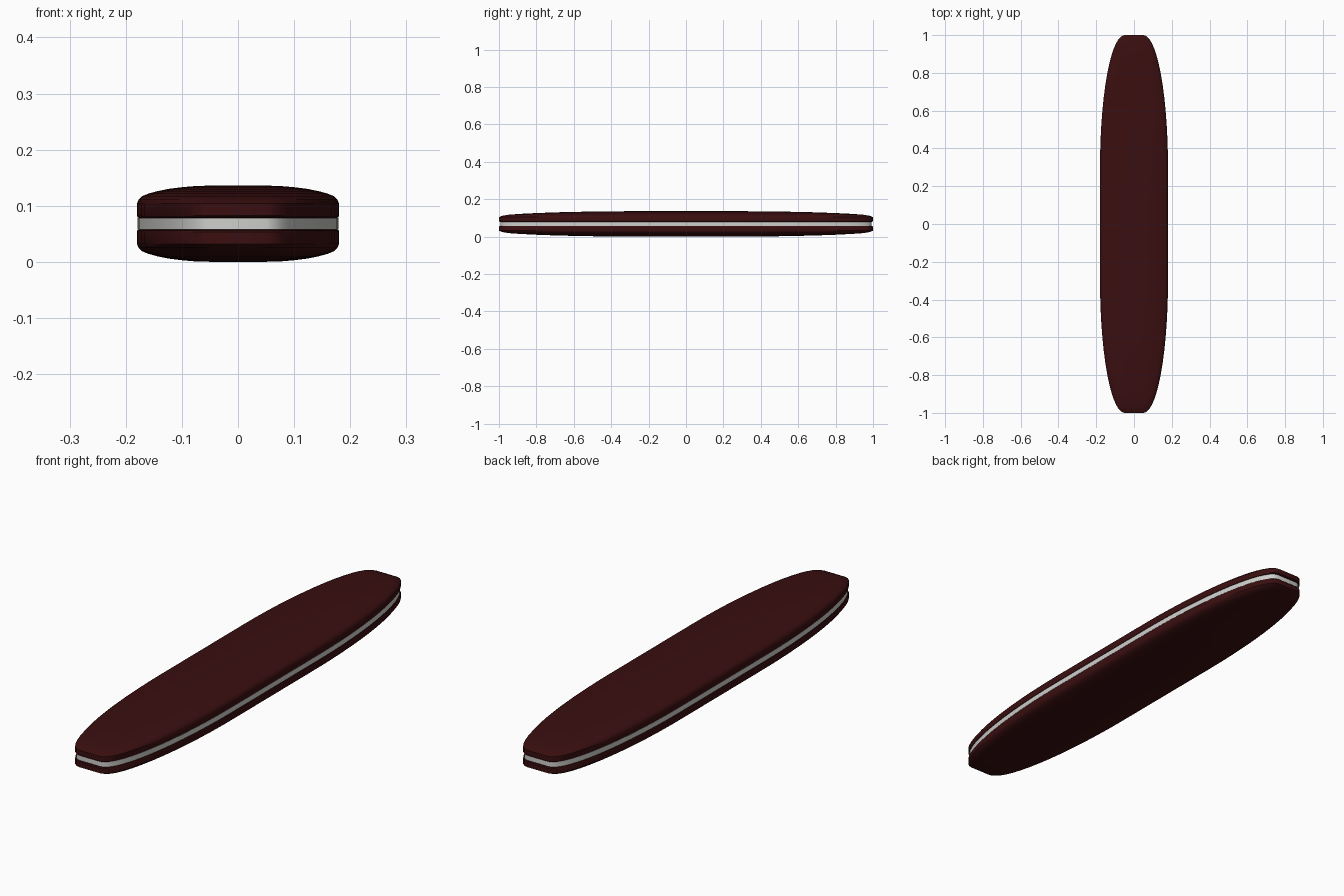
import bpy, bmesh, math

if "Cube" in bpy.data.objects:
    bpy.data.objects.remove(bpy.data.objects["Cube"])

MID = 0.068  # height of the middle plane


def material(name, rgb):
    m = bpy.data.materials.new(name)
    m.diffuse_color = (*rgb, 1)
    m.use_nodes = True
    m.node_tree.nodes["Principled BSDF"].inputs["Base Color"].default_value = m.diffuse_color
    return m


dark_red = material("dark red", (0.042, 0.0045, 0.005))
silver = material("silver", (0.62, 0.62, 0.6))


def outline(n=14):
    """Long plan shape: straight sides, elliptical corners, short flat ends."""
    quarter = [(0.05 + 0.13 * math.cos(a), 0.30 + 0.70 * math.sin(a))
               for a in (math.pi / 2 * i / n for i in range(n + 1))]
    half = quarter + [(-x, y) for x, y in reversed(quarter)]
    return half + [(-x, -y) for x, y in half]


def loft(name, sections, mat):
    """Stack scaled copies of the outline (scale, z) and cap both ends."""
    bm = bmesh.new()
    rings = [[bm.verts.new((x * s, y * s, z)) for x, y in outline()]
             for s, z in sections]
    for a, b in zip(rings, rings[1:]):
        for i in range(len(a)):
            j = (i + 1) % len(a)
            bm.faces.new((a[i], a[j], b[j], b[i]))
    bm.faces.new(rings[0])
    bm.faces.new(rings[-1])
    bmesh.ops.recalc_face_normals(bm, faces=bm.faces)
    me = bpy.data.meshes.new(name)
    bm.to_mesh(me)
    bm.free()
    me.materials.append(mat)
    ob = bpy.data.objects.new(name, me)
    bpy.context.collection.objects.link(ob)
    bpy.ops.object.select_all(action='DESELECT')
    ob.select_set(True)
    bpy.context.view_layer.objects.active = ob
    bpy.ops.object.shade_smooth_by_angle(angle=math.radians(30))
    return ob


# domed cover section, heights measured from the middle plane
cover = [(0.985, 0.0105), (0.997, 0.012), (1.0, 0.015), (1.0, 0.036),
         (0.985, 0.043), (0.95, 0.049), (0.89, 0.0535), (0.80, 0.0580),
         (0.69, 0.0620), (0.55, 0.0652), (0.40, 0.0675), (0.20, 0.068)]
loft("top_cover", [(s, MID + h) for s, h in cover], dark_red)
loft("bottom_cover", [(s, MID - h) for s, h in cover], dark_red)

# metal plate sandwiched between the covers
loft("middle_plate", [(0.993, MID - 0.0105), (0.993, MID + 0.0105)], silver)
